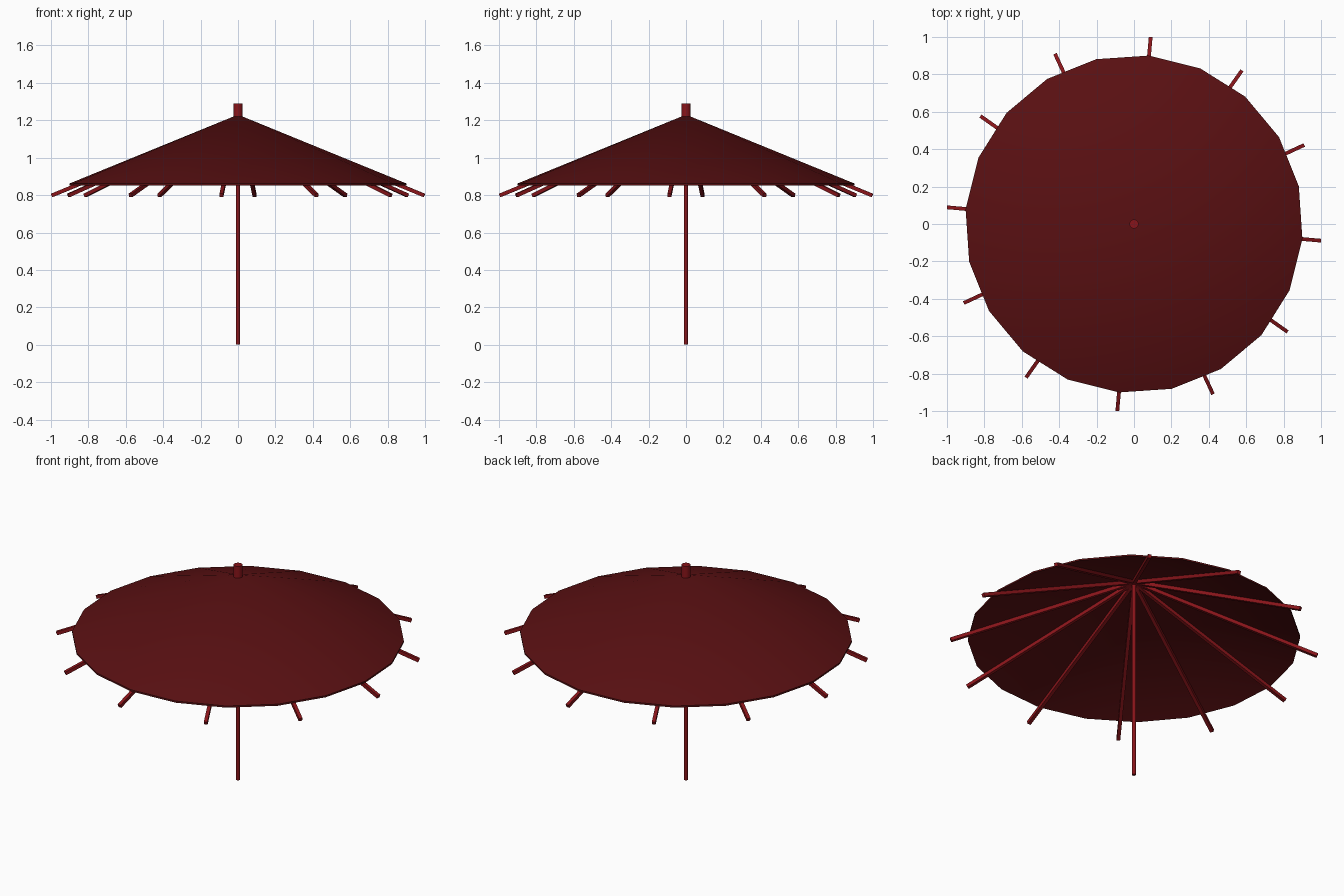
import bpy, bmesh
from math import radians, sin, cos
from mathutils import Matrix, Vector

if "Cube" in bpy.data.objects:
    bpy.data.objects.remove(bpy.data.objects["Cube"])

START = radians(84.9)     # direction of the first rib and canopy corner
SLOPE = 0.41


def material(name, color):
    m = bpy.data.materials.new(name)
    m.diffuse_color = (*color, 1)
    m.use_nodes = True
    m.node_tree.nodes["Principled BSDF"].inputs["Base Color"].default_value = m.diffuse_color
    return m


def make_object(name, bm, mat):
    bmesh.ops.recalc_face_normals(bm, faces=bm.faces)
    mesh = bpy.data.meshes.new(name)
    bm.to_mesh(mesh)
    bm.free()
    ob = bpy.data.objects.new(name, mesh)
    bpy.context.collection.objects.link(ob)
    mesh.materials.append(mat)
    return ob


def smooth(ob):
    bpy.ops.object.select_all(action='DESELECT')
    ob.select_set(True)
    bpy.context.view_layer.objects.active = ob
    bpy.ops.object.shade_smooth_by_angle(angle=radians(35))


def rod(name, radius, z0, z1, mat, sides=12):
    bm = bmesh.new()
    bmesh.ops.create_cone(bm, cap_ends=True, segments=sides, radius1=radius,
                          radius2=radius, depth=z1 - z0,
                          matrix=Matrix.Translation((0, 0, (z0 + z1) / 2)))
    smooth(make_object(name, bm, mat))


cloth = material("dark_red_cloth", (0.10, 0.005, 0.006))
wood = material("red_wood", (0.25, 0.007, 0.01))

# Canopy: thin 20-sided conical shell, hollow underneath
bm = bmesh.new()
N = 20
top = bm.verts.new((0, 0, 1.23))
under = bm.verts.new((0, 0, 1.22))
angles = [START + radians(360 / N * i) for i in range(N)]
outer = [bm.verts.new((0.904 * cos(a), 0.904 * sin(a), 0.862)) for a in angles]
inner = [bm.verts.new((0.904 * cos(a), 0.904 * sin(a), 0.852)) for a in angles]
for i in range(N):
    j = (i + 1) % N
    bm.faces.new((top, outer[i], outer[j]))
    bm.faces.new((under, inner[j], inner[i]))
    bm.faces.new((outer[i], inner[i], inner[j], outer[j]))
smooth(make_object("canopy", bm, cloth))

# Ribs: 12 square sticks fanning out below the canopy
inner_end, outer_end = Vector((0.01, 0, 1.204)), Vector((1.0, 0, 1.208 - SLOPE))
along = outer_end - inner_end
for k in range(12):
    bm = bmesh.new()
    place = (Matrix.Rotation(START + radians(30 * k), 4, 'Z')
             @ Matrix.Translation((inner_end + outer_end) / 2)
             @ along.to_track_quat('X', 'Z').to_matrix().to_4x4()
             @ Matrix.Diagonal((along.length, 0.02, 0.02, 1)))
    bmesh.ops.create_cube(bm, size=1, matrix=place)
    make_object(f"rib_{k + 1}", bm, wood)

# Pole and the cap on top
rod("pole", 0.011, 0, 1.22, wood)
rod("top_cap", 0.025, 1.19, 1.29, wood)
